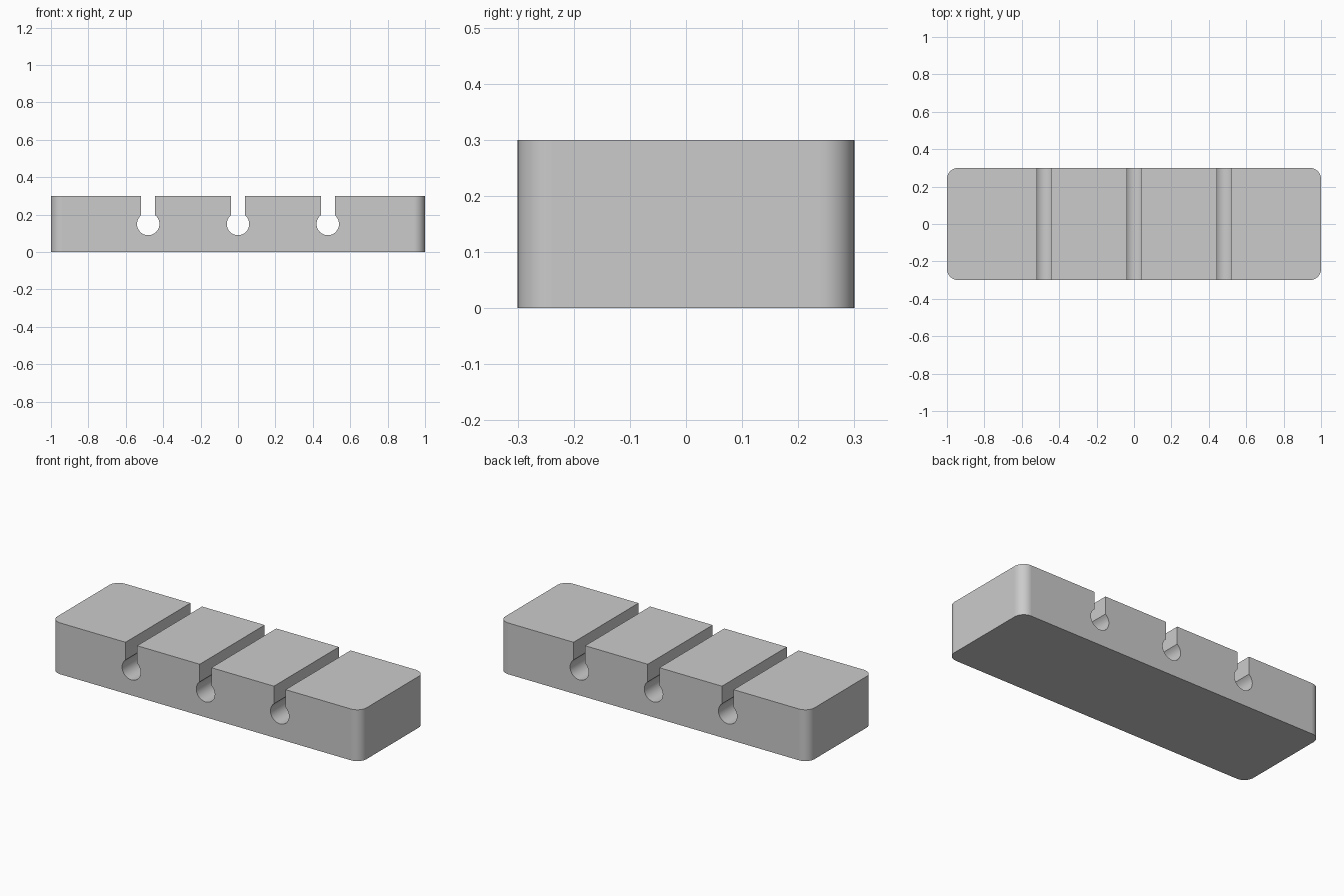
import bpy, bmesh, math

if "Cube" in bpy.data.objects:
    bpy.data.objects.remove(bpy.data.objects["Cube"])

LENGTH, DEPTH, HEIGHT = 2.0, 0.6, 0.3
CORNER_R = 0.06
SLOT_X = (0.48, 0.0, -0.48)
SLOT_W, HOLE_R, HOLE_Z = 0.075, 0.06, 0.15


def keyhole(cx, steps=32):
    """Slot and round channel outline, from right lip to left lip."""
    half = SLOT_W / 2
    gap = math.asin(half / HOLE_R)
    start, sweep = math.pi / 2 - gap, -(2 * math.pi - 2 * gap)
    arc = []
    for i in range(steps + 1):
        a = start + sweep * i / steps
        arc.append((cx + HOLE_R * math.cos(a), HOLE_Z + HOLE_R * math.sin(a)))
    return [(cx + half, HEIGHT)] + arc + [(cx - half, HEIGHT)]


# Front profile with three keyhole channels
profile = [(-LENGTH / 2, 0), (LENGTH / 2, 0), (LENGTH / 2, HEIGHT)]
for x in SLOT_X:
    profile += keyhole(x)
profile.append((-LENGTH / 2, HEIGHT))

# Extrude the profile through the depth
bm = bmesh.new()
front = bm.faces.new([bm.verts.new((x, -DEPTH / 2, z)) for x, z in profile])
ext = bmesh.ops.extrude_face_region(bm, geom=[front], use_keep_orig=True)
moved = [g for g in ext["geom"] if isinstance(g, bmesh.types.BMVert)]
bmesh.ops.translate(bm, verts=moved, vec=(0, DEPTH, 0))
bmesh.ops.recalc_face_normals(bm, faces=bm.faces)

# Smooth channel walls
for f in bm.faces:
    n = f.normal
    f.smooth = f.calc_center_median().z < HOLE_Z + HOLE_R and len(f.verts) == 4 \
        and f.calc_area() < 0.02

# Round the four upright corners
corners = [e for e in bm.edges
           if all(abs(abs(v.co.x) - LENGTH / 2) < 1e-5 for v in e.verts)
           and abs(e.verts[0].co.z - e.verts[1].co.z) > 0.1]
res = bmesh.ops.bevel(bm, geom=corners, offset=CORNER_R, offset_type='OFFSET',
                      segments=12, profile=0.5, affect='EDGES')
for f in res["faces"]:
    f.smooth = True
bmesh.ops.recalc_face_normals(bm, faces=bm.faces)

mesh = bpy.data.meshes.new("cable_holder_block")
bm.to_mesh(mesh)
bm.free()
block = bpy.data.objects.new("cable_holder_block", mesh)
bpy.context.collection.objects.link(block)
